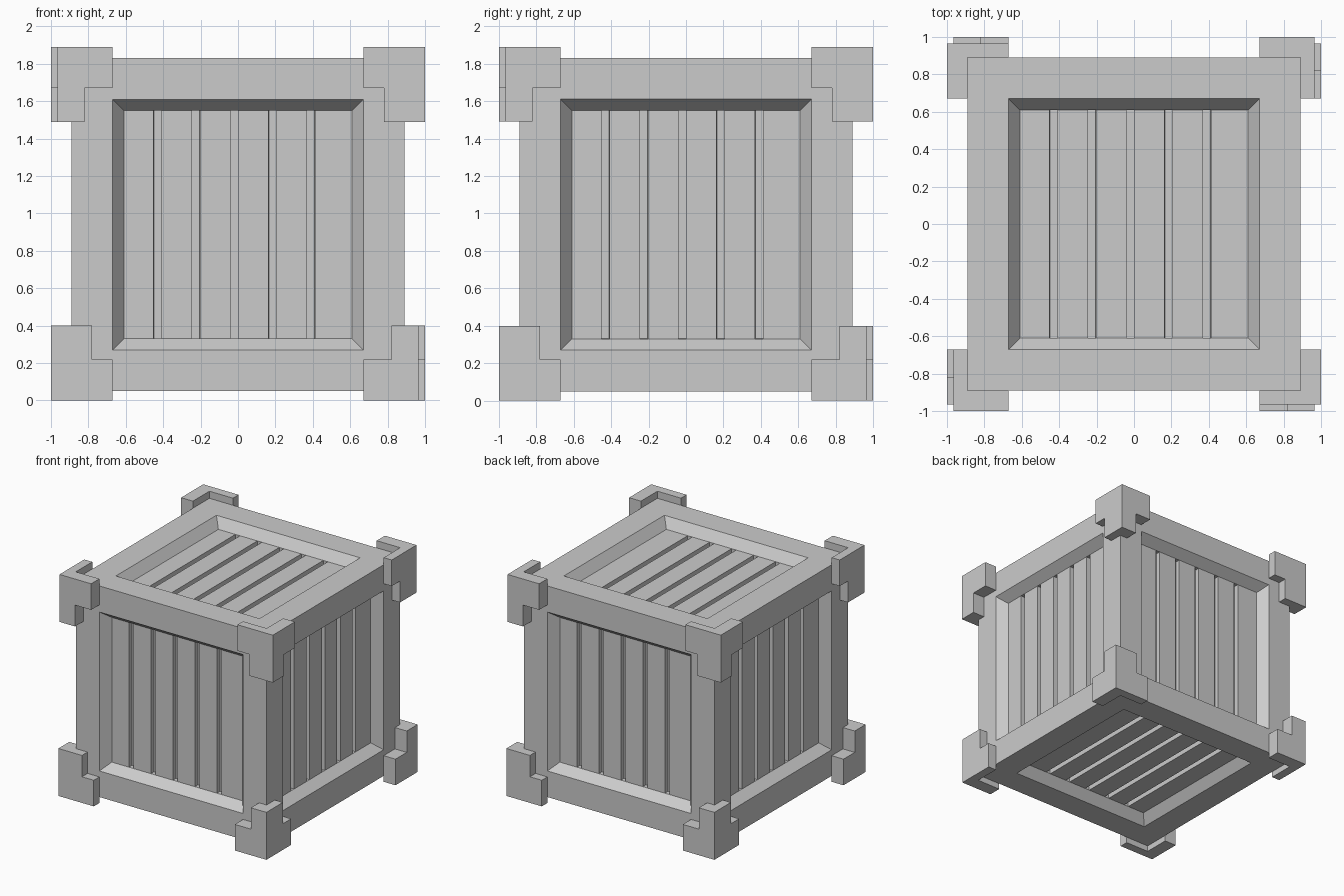
import bpy, bmesh
from mathutils import Vector

cube = bpy.data.objects.get("Cube")
if cube:
    bpy.data.objects.remove(cube, do_unlink=True)

HEIGHT = 1.89
HALF = 0.89            # half width of the crate body
MID = HEIGHT / 2

grey = bpy.data.materials.new("plain_grey")
grey.use_nodes = True
grey.diffuse_color = (0.6, 0.6, 0.6, 1)
grey.node_tree.nodes["Principled BSDF"].inputs["Base Color"].default_value = (0.6, 0.6, 0.6, 1)


def finish(bm, name):
    bmesh.ops.recalc_face_normals(bm, faces=bm.faces)
    mesh = bpy.data.meshes.new(name)
    bm.to_mesh(mesh)
    bm.free()
    mesh.materials.append(grey)
    obj = bpy.data.objects.new(name, mesh)
    bpy.context.collection.objects.link(obj)
    return obj


def cut(bm, face, point, normal):
    """Split one face along a plane and return its pieces."""
    before = set(bm.faces)
    geom = [face] + list(face.edges) + list(face.verts)
    bmesh.ops.bisect_plane(bm, geom=geom, plane_co=point, plane_no=normal)
    return [f for f in bm.faces if f not in before or f == face]


def inset(bm, faces, thickness, depth):
    bmesh.ops.inset_individual(bm, faces=faces, thickness=thickness, depth=depth,
                               use_even_offset=True)


# Crate body: a framed, recessed panel on every side
def crate_body():
    bm = bmesh.new()
    bmesh.ops.create_cube(bm, size=2 * HALF)
    panels = list(bm.faces)
    inset(bm, panels, 0.22, 0)
    inset(bm, panels, 0.06, -0.08)

    # Plank gaps: five narrow strips sunk into each panel
    grooves = []
    for panel in panels:
        n = panel.normal.copy()
        across = Vector((1, 0, 0)) if abs(n.z) > 0.5 else Vector((0, 0, 1)).cross(n)
        pieces = [panel]
        for i in range(5):
            centre = -0.02 + (i - 2) * 0.205
            for side in (-1, 1):
                offset = across * (centre + side * 0.021)
                rest = max(pieces, key=lambda f: f.calc_center_median().dot(across))
                pieces.remove(rest)
                pieces += cut(bm, rest, offset, across)
        pieces.sort(key=lambda f: f.calc_center_median().dot(across))
        grooves += pieces[1::2]
    inset(bm, grooves, 0.001, -0.04)
    bmesh.ops.translate(bm, verts=bm.verts, vec=(0, 0, MID - 0.005))
    finish(bm, "crate_body")


# Corner bracket: an L-shaped wall with a taller part round the corner
def corner_bracket(name, sx, sy, upper, thick_x):
    out_x, out_y = (1, 0.965) if thick_x else (0.965, 1)
    arm_x, arm_y = (0.78, 0.82) if thick_x else (0.82, 0.78)
    end = 0.67
    plan = [(end, HALF), (HALF, HALF), (HALF, end),
            (out_x, end), (out_x, out_y), (end, out_y)]
    bm = bmesh.new()
    base = bm.faces.new([bm.verts.new((x, y, 0)) for x, y in plan])
    new = bmesh.ops.extrude_face_region(bm, geom=[base], use_keep_orig=True)["geom"]
    bmesh.ops.translate(bm, vec=(0, 0, 0.22),
                        verts=[v for v in new if isinstance(v, bmesh.types.BMVert)])
    top = next(f for f in new if isinstance(f, bmesh.types.BMFace))

    # Mark off the short arms, then raise the corner
    corner = top
    for point, normal in (((arm_x, 0, 0), (1, 0, 0)), ((0, arm_y, 0), (0, 1, 0))):
        pieces = cut(bm, corner, point, normal)
        corner = max(pieces, key=lambda f: f.calc_area() if len(f.verts) > 4 else 0)
    raised = bmesh.ops.extrude_discrete_faces(bm, faces=[corner])["faces"][0]
    bmesh.ops.translate(bm, vec=(0, 0, 0.18), verts=raised.verts)
    bmesh.ops.dissolve_limit(bm, angle_limit=0.01, verts=bm.verts, edges=bm.edges)

    for v in bm.verts:
        z = HEIGHT - v.co.z if upper else v.co.z
        v.co = (v.co.x * sx, v.co.y * sy, z)
    finish(bm, name)


crate_body()
for sx, side in ((1, "left"), (-1, "right")):
    for sy, depth in ((-1, "front"), (1, "back")):
        for upper in (False, True):
            level = "upper" if upper else "lower"
            # The thicker wall swaps sides from each corner to the next
            thick_x = (sx * sy < 0) == upper
            corner_bracket(f"{level}_{depth}_{side}_bracket", sx, sy, upper, thick_x)
